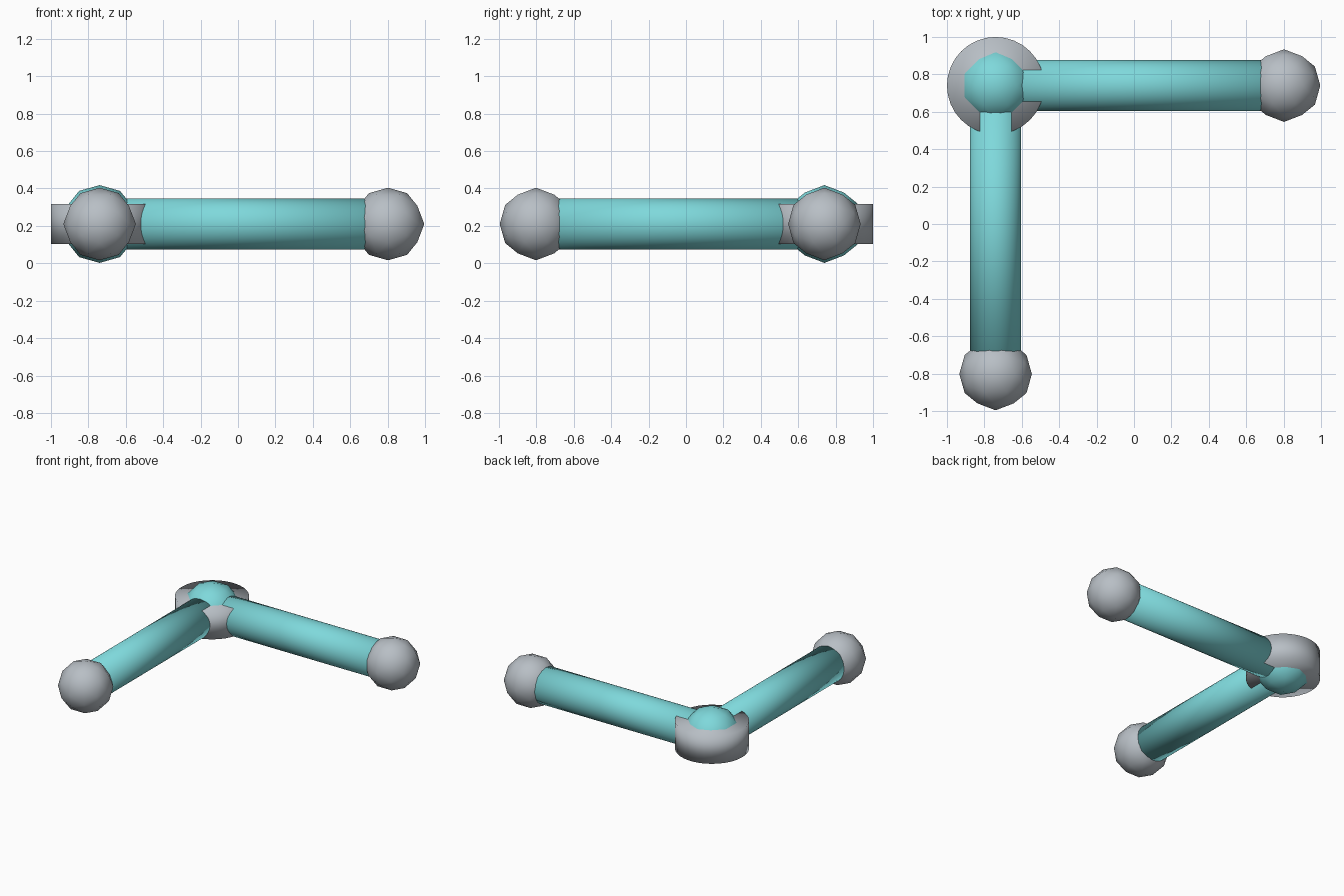
import bpy
import math

cube = bpy.data.objects.get("Cube")
if cube:
    bpy.data.objects.remove(cube, do_unlink=True)

CORNER = (-0.74, 0.74, 0.21)
ARM_LENGTH = 1.542


def material(name, rgb):
    mat = bpy.data.materials.new(name)
    mat.use_nodes = True
    mat.diffuse_color = (*rgb, 1)
    mat.node_tree.nodes["Principled BSDF"].inputs["Base Color"].default_value = (*rgb, 1)
    return mat


TURQUOISE = material("turquoise", (0.21, 0.69, 0.71))
GREY = material("light grey", (0.48, 0.52, 0.56))


def finish(name, mat):
    obj = bpy.context.object
    obj.name = name
    obj.data.materials.append(mat)
    bpy.ops.object.shade_smooth()
    return obj


def along(direction, distance):
    return tuple(c + d * distance for c, d in zip(CORNER, direction))


def ball(name, location, radius, mat):
    # Tilted so that a vertex points along each axis
    tilt = -math.atan(2) / 2
    bpy.ops.mesh.primitive_ico_sphere_add(subdivisions=2, radius=radius,
                                          location=location, rotation=(0, tilt, 0))
    return finish(name, mat)


def cylinder(name, location, radius, depth, rotation, mat):
    bpy.ops.mesh.primitive_cylinder_add(vertices=32, radius=radius, depth=depth,
                                        location=location, rotation=rotation)
    return finish(name, mat)


# Corner joint: ball inside a thick disc
ball("joint_ball", CORNER, 0.208, TURQUOISE)
cylinder("joint_disc", CORNER, 0.26, 0.215, (0, 0, 0), GREY)

# Two arms at a right angle, each with a ball on its end
quarter = math.pi / 2
for side, direction, rotation in (("left", (1, 0, 0), (0, quarter, 0)),
                                  ("front", (0, -1, 0), (quarter, 0, 0))):
    cylinder(side + "_arm", along(direction, ARM_LENGTH / 2), 0.137, ARM_LENGTH,
             rotation, TURQUOISE)
    ball(side + "_end_ball", along(direction, ARM_LENGTH), 0.194, GREY)
